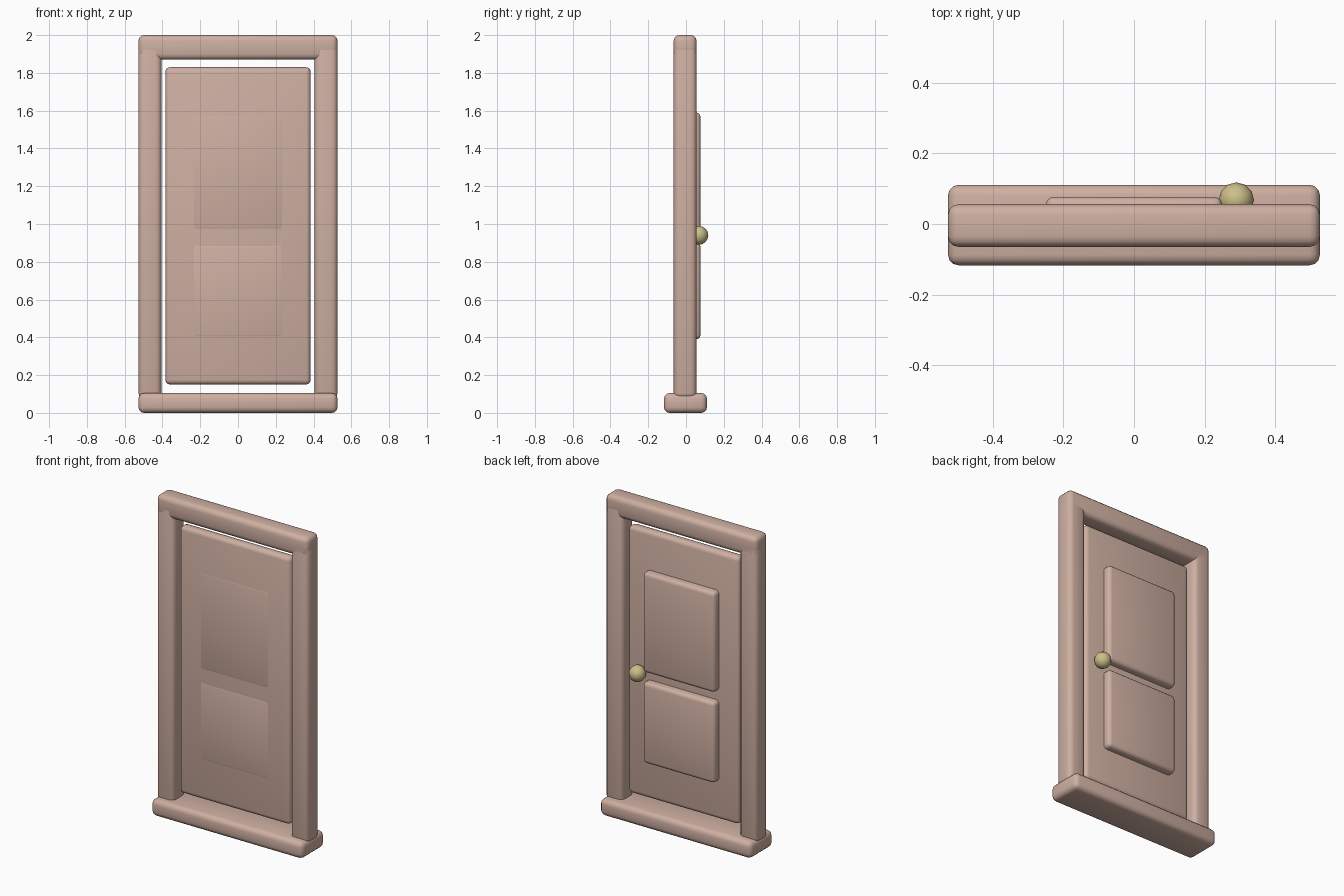
import bpy
import math

if "Cube" in bpy.data.objects:
    bpy.data.objects.remove(bpy.data.objects["Cube"])


def material(name, color):
    m = bpy.data.materials.new(name)
    m.diffuse_color = (*color, 1)
    m.use_nodes = True
    m.node_tree.nodes["Principled BSDF"].inputs["Base Color"].default_value = m.diffuse_color
    return m


wood = material("wood", (0.62, 0.43, 0.36))
brass = material("brass", (0.60, 0.52, 0.25))


def rounded_box(name, x, y, z, bevel=0.03):
    """Box spanning the (min, max) ranges, with softly rounded edges."""
    spans = (x, y, z)
    bpy.ops.mesh.primitive_cube_add(size=1, location=[(a + b) / 2 for a, b in spans])
    ob = bpy.context.object
    ob.name = name
    ob.scale = [b - a for a, b in spans]
    bpy.ops.object.transform_apply(location=False, rotation=False, scale=True)
    mod = ob.modifiers.new("bevel", 'BEVEL')
    mod.width = bevel
    mod.segments = 3
    bpy.ops.object.modifier_apply(modifier=mod.name)
    bpy.ops.object.shade_smooth_by_angle(angle=math.radians(40))
    ob.data.materials.append(wood)
    return ob


# Frame: sill, two posts and lintel
FRAME_Y = (-0.065, 0.056)
rounded_box("sill", (-0.527, 0.527), (-0.117, 0.111), (0, 0.105))
rounded_box("left_post", (-0.527, -0.405), FRAME_Y, (0.075, 1.95))
rounded_box("right_post", (0.405, 0.527), FRAME_Y, (0.075, 1.95))
rounded_box("lintel", (-0.527, 0.527), FRAME_Y, (1.87, 2.0))

# Door leaf
rounded_box("door_leaf", (-0.385, 0.385), (-0.036, 0.029), (0.15, 1.83), 0.025)

# Panels run through the leaf: raised at the back, almost flush at the front
for name, z in (("upper_panel", (0.96, 1.59)), ("lower_panel", (0.39, 0.90))):
    rounded_box(name, (-0.25, 0.25), (-0.0375, 0.077), z, 0.023)

# Knob on the back
bpy.ops.mesh.primitive_uv_sphere_add(segments=12, ring_count=8, radius=0.05,
                                     location=(0.29, 0.068, 0.94))
knob = bpy.context.object
knob.name = "knob"
bpy.ops.object.shade_smooth()
knob.data.materials.append(brass)
